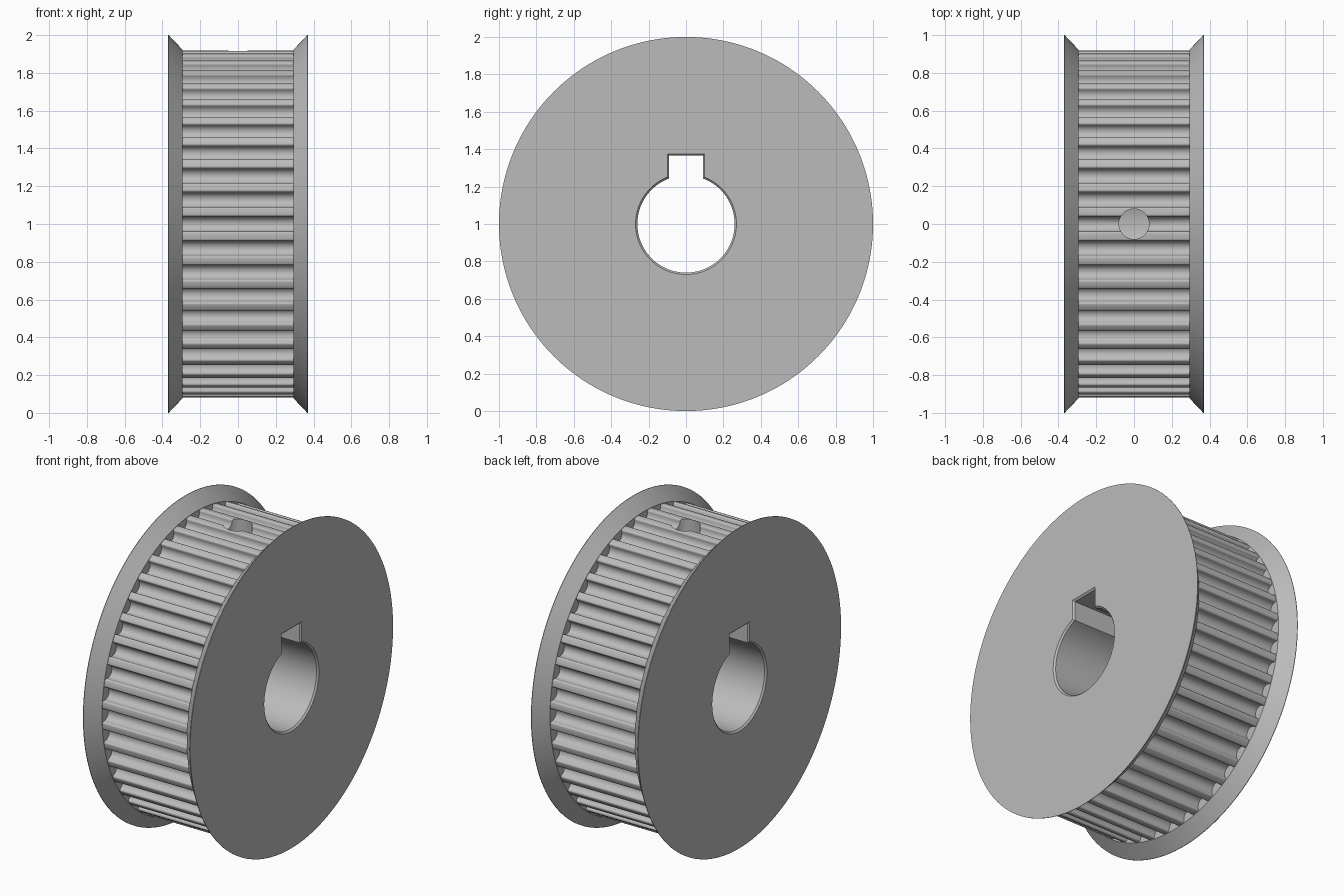
import bpy, bmesh
from math import sin, cos, pi, asin, sqrt, radians

TEETH = 44
TIP = 0.918                 # radius over the teeth
GROOVE_R, GROOVE_DEPTH, FILLET = 0.04, 0.056, 0.0115
INNER, OUTER = 0.293, 0.37  # flange inner and outer x
AXIS = 1.0                  # height of the axle

if "Cube" in bpy.data.objects:
    bpy.data.objects.remove(bpy.data.objects["Cube"], do_unlink=True)

steel = bpy.data.materials.new("steel_grey")
steel.use_nodes = True
steel.diffuse_color = (0.5, 0.5, 0.5, 1)
steel.node_tree.nodes["Principled BSDF"].inputs["Base Color"].default_value = (0.5, 0.5, 0.5, 1)


def loft(name, sections):
    """Closed solid through rings of 3D points with equal counts."""
    bm = bmesh.new()
    rings = [[bm.verts.new(p) for p in ring] for ring in sections]
    n = len(rings[0])
    for a, b in zip(rings, rings[1:]):
        for i in range(n):
            j = (i + 1) % n
            bm.faces.new((a[i], a[j], b[j], b[i]))
    bm.faces.new(rings[0])
    bm.faces.new(rings[-1])
    bmesh.ops.recalc_face_normals(bm, faces=bm.faces)
    mesh = bpy.data.meshes.new(name)
    bm.to_mesh(mesh)
    bm.free()
    mesh.materials.append(steel)
    obj = bpy.data.objects.new(name, mesh)
    bpy.context.collection.objects.link(obj)
    return obj


def across(x, outline):
    """Place a (y, height) outline at x along the axle."""
    return [(x, y, AXIS + h) for y, h in outline]


def circle(r, n=160):
    return [(r * sin(2 * pi * i / n), r * cos(2 * pi * i / n)) for i in range(n)]


def arc(cy, ch, r, start, end, n):
    angles = [radians(start + (end - start) * i / n) for i in range(n + 1)]
    return [(cy + r * cos(a), ch + r * sin(a)) for a in angles]


def toothed_outline():
    # One rounded groove with filleted lips, repeated around the wheel
    lip_y, lip_h = GROOVE_R + FILLET, TIP - FILLET
    groove = (arc(-lip_y, lip_h, FILLET, 90, 0, 4)
              + arc(0, TIP - GROOVE_DEPTH + GROOVE_R, GROOVE_R, 180, 360, 12)
              + arc(lip_y, lip_h, FILLET, 180, 90, 4))
    points = []
    for k in range(TEETH):
        a = 2 * pi * k / TEETH
        points += [(y * cos(a) + h * sin(a), h * cos(a) - y * sin(a)) for y, h in groove]
    return points


def bore_outline(grow):
    # Round bore with a square keyway on top
    r, half, top = 0.26 + grow, 0.09 + grow, 0.365 + grow
    a = asin(half / r)
    n = 72
    ring = [(r * sin(a + (2 * pi - 2 * a) * i / n), r * cos(a + (2 * pi - 2 * a) * i / n))
            for i in range(n + 1)]
    return ring + [(-half, top), (half, top)]


# Toothed drum and two conical flanges
drum = loft("toothed_drum", [across(x, toothed_outline()) for x in (-INNER, INNER)])
parts = [drum]
for side, name in ((1, "left_flange"), (-1, "right_flange")):
    parts.append(loft(name, [across(side * INNER, circle(TIP + 0.004)),
                             across(side * (OUTER - 0.003), circle(1.0)),
                             across(side * OUTER, circle(1.0))]))

# Cutters: chamfered bore with keyway, and the set screw hole above it
bore = loft("bore_cutter", [across(x, bore_outline(g)) for x, g in
                            ((-0.38, 0.02), (-0.36, 0), (0.36, 0), (0.38, 0.02))])
screw = loft("screw_hole_cutter", [[(x, y, AXIS + h) for x, y in circle(0.08, 48)]
                                   for h in (0.31, 1.0)])
for cutter in (bore, screw):
    cutter.hide_render = True


def cut(obj, cutter):
    mod = obj.modifiers.new("cut", 'BOOLEAN')
    mod.operation = 'DIFFERENCE'
    mod.solver = 'EXACT'
    mod.object = cutter
    bpy.context.view_layer.objects.active = obj
    bpy.ops.object.modifier_apply(modifier=mod.name)


for part in parts:
    cut(part, bore)
cut(drum, screw)
for cutter in (bore, screw):
    bpy.data.objects.remove(cutter, do_unlink=True)

# Smooth the curved surfaces and keep the edges crisp
for obj in bpy.context.view_layer.objects:
    obj.select_set(obj in parts)
bpy.context.view_layer.objects.active = drum
bpy.ops.object.shade_smooth_by_angle(angle=radians(32))
